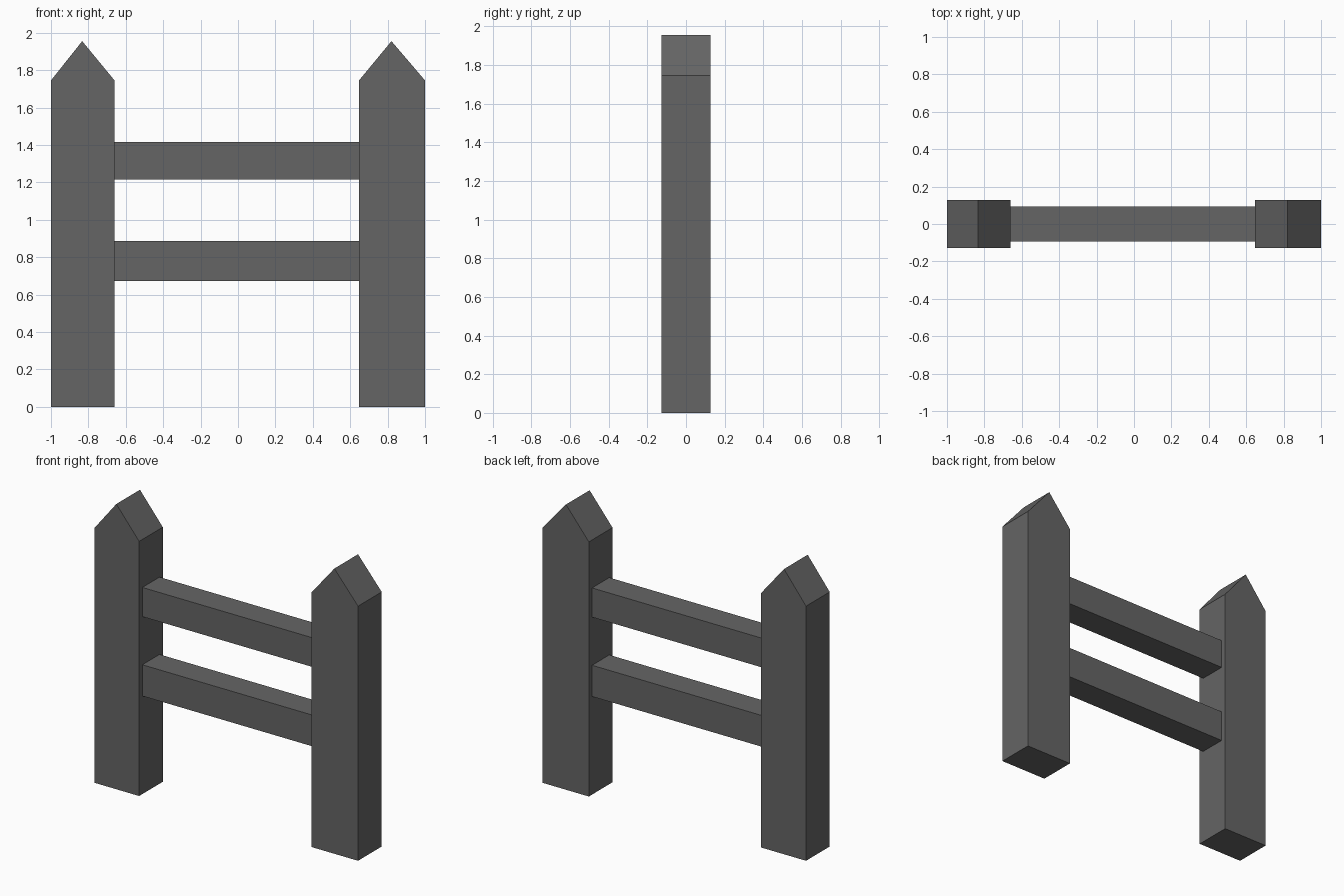
import bpy

cube = bpy.data.objects.get("Cube")
if cube:
    bpy.data.objects.remove(cube, do_unlink=True)

grey = bpy.data.materials.new("dark_grey")
grey.use_nodes = True
colour = (0.13, 0.13, 0.13, 1)
grey.diffuse_color = colour
grey.node_tree.nodes["Principled BSDF"].inputs["Base Color"].default_value = colour


def extrude_profile(name, profile, depth):
    """Extrude a counter-clockwise front (x, z) outline along y."""
    n = len(profile)
    verts = [(x, y, z) for y in (-depth / 2, depth / 2) for x, z in profile]
    faces = [tuple(range(n)), tuple(reversed(range(n, 2 * n)))]
    faces += [(i, i + n, (i + 1) % n + n, (i + 1) % n) for i in range(n)]
    mesh = bpy.data.meshes.new(name)
    mesh.from_pydata(verts, [], faces)
    mesh.materials.append(grey)
    obj = bpy.data.objects.new(name, mesh)
    bpy.context.collection.objects.link(obj)
    return obj


# Posts with pointed tops
SHOULDER, PEAK = 1.745, 1.955
for name, x0, x1 in (("right_post", -1.0, -0.66), ("left_post", 0.647, 1.0)):
    middle = (x0 + x1) / 2 - 0.003
    extrude_profile(name, [(x0, 0), (x1, 0), (x1, SHOULDER),
                           (middle, PEAK), (x0, SHOULDER)], 0.256)

# Cross rails, let slightly into the posts
for name, z0, z1 in (("lower_rail", 0.672, 0.886), ("upper_rail", 1.216, 1.416)):
    extrude_profile(name, [(-0.67, z0), (0.657, z0), (0.657, z1), (-0.67, z1)], 0.186)
